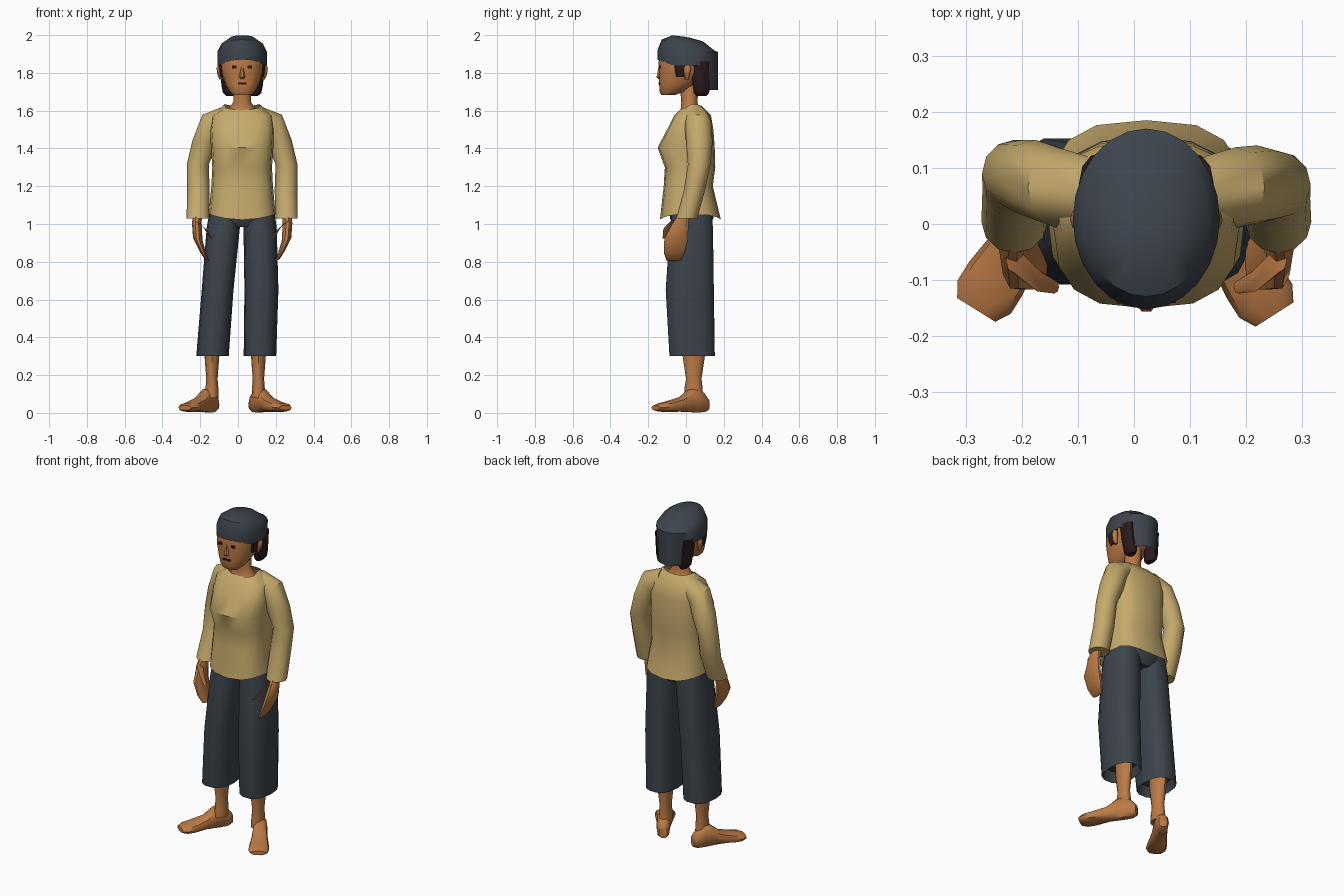
import bpy, bmesh, math
from mathutils import Vector

CX = 0.022  # body centre line


def mat(name, col):
    m = bpy.data.materials.new(name)
    m.diffuse_color = (*col, 1)
    return m


SKIN = mat("skin brown", (0.50, 0.195, 0.06))
SHIRT = mat("shirt tan", (0.56, 0.40, 0.15))
CLOTH = mat("slate grey", (0.045, 0.057, 0.071))
HAIR = mat("dark hair", (0.024, 0.010, 0.012))
DARK = mat("eye and mouth dark", (0.02, 0.008, 0.006))


def ring(c, a, b, n=12, tilt=0, p=2.0):
    """Horizontal (super)ellipse round c, tilted about the y axis (degrees)."""
    t, pts = math.radians(tilt), []
    for i in range(n):
        u = 2 * math.pi * i / n
        co, si = math.cos(u), math.sin(u)
        x = a * math.copysign(abs(co) ** (2 / p), co)
        y = b * math.copysign(abs(si) ** (2 / p), si)
        pts.append(Vector((c[0] + x * math.cos(t), c[1] + y, c[2] + x * math.sin(t))))
    return pts


def loft(name, rings, material, s=1, cx=CX, start=True, end=True, angle=42):
    """Skin a list of rings; s = -1 mirrors the part to the other side."""
    bm = bmesh.new()
    vs = [[bm.verts.new((cx + s * q.x, q.y, q.z)) for q in r] for r in rings]
    n = len(rings[0])
    for r0, r1 in zip(vs, vs[1:]):
        for i in range(n):
            j = (i + 1) % n
            bm.faces.new((r0[i], r0[j], r1[j], r1[i]))
    if start:
        bm.faces.new(vs[0])
    if end:
        bm.faces.new(vs[-1])
    bmesh.ops.recalc_face_normals(bm, faces=bm.faces)
    me = bpy.data.meshes.new(name)
    bm.to_mesh(me)
    bm.free()
    me.materials.append(material)
    ob = bpy.data.objects.new(name, me)
    bpy.context.collection.objects.link(ob)
    bpy.ops.object.select_all(action='DESELECT')
    ob.select_set(True)
    bpy.context.view_layer.objects.active = ob
    bpy.ops.object.shade_smooth_by_angle(angle=math.radians(angle))
    return ob


def stack(rows, n=12, p=2.0):
    """Rings from rows of z, x centre, half width, y front, y back."""
    return [ring((x, (y0 + y1) / 2, z), a, (y1 - y0) / 2, n, 0, p)
            for z, x, a, y0, y1 in rows]


# head and neck
head = loft("head", stack([
    (1.682, 0, .048, -.13, -.06), (1.70, 0, .068, -.14, -.01),
    (1.74, 0, .090, -.142, .05), (1.80, 0, .112, -.143, .11),
    (1.86, 0, .118, -.145, .135), (1.93, 0, .11, -.13, .13)], 16, 2.4), SKIN)
loft("neck", stack([
    (1.575, 0, .085, -.04, .085), (1.61, 0, .072, -.026, .07),
    (1.645, 0, .047, -.025, .06), (1.76, 0, .045, -.035, .07)]), SKIN)
loft("nose", stack([
    (1.768, 0, .010, -.148, -.13), (1.778, 0, .017, -.158, -.13),
    (1.80, 0, .012, -.153, -.13), (1.838, 0, .006, -.146, -.13)], 6), SKIN)

# cap with a deep flap at the back
cap = []
for k, base in ((1, None), (1, 1.915), (.86, 1.968), (.5, 2.003), (.1, 2.008)):
    r = ring((0, .009, 0), .131 * k, .161 * k, 24)
    for q in r:
        if base is None:
            q.z = 1.71 if q.y > .122 else 1.84 + .03 * max(0, (-q.y - .07) / .08)
            if q.y > .122:
                q.x *= .85
        else:
            q.z = base - .2 * (q.y + .09) * (1 if k < 1 else .1)
    cap.append(r)
loft("cap", cap, CLOTH, start=False)


# eyes and mouth: thin plates laid on the face
def plate(name, x, z, hw, hh):
    bpy.context.view_layer.update()
    hit, loc, nor, _ = head.ray_cast(Vector((CX + x, -1, z)), Vector((0, 1, 0)))
    y = loc.y if hit else -.14
    rs = [[Vector((x + i * hw, yy, z + j * hh)) for i, j in
           ((-1, -1), (1, -1), (1, 1), (-1, 1))] for yy in (y - .004, y + .005)]
    loft(name, rs, DARK)


plate("mouth", 0, 1.743, .023, .005)
for s in (-1, 1):
    plate("eye", s * .041, 1.83, .012, .008)

# shirt body
body = stack([
    (1.03, 0, .177, -.138, .185), (1.20, 0, .163, -.118, .142),
    (1.30, 0, .158, -.112, .155), (1.405, 0, .165, -.15, .152),
    (1.50, 0, .170, -.10, .145), (1.575, 0, .160, -.062, .132),
    (1.622, 0, .092, -.032, .085)], 16, 2.8)
for q in body[0]:
    q.z = 1.022 + .03 * (q.x / .177) ** 2
for q in body[-1]:
    q.z += .012 * (q.x / .09) ** 2 - (.018 if q.y < 0 else 0)
loft("shirt_body", body, SHIRT, start=False, end=False)

# trouser hips
loft("trouser_hips", stack([
    (.985, 0, .08, -.06, .12), (1.03, 0, .165, -.085, .145),
    (1.12, 0, .15, -.08, .14)], 16, 2.6), CLOTH)

for s in (-1, 1):
    side = "left" if s < 0 else "right"
    e = .02 if s < 0 else 0

    # sleeve
    loft(side + "_sleeve", [
        ring((.085, .055, 1.575), .05, .06, 12, 80),
        ring((.160, .065, 1.527), .072, .072, 12, 45),
        ring((.198, .070 + e / 2, 1.43), .066, .07, 12, 12),
        ring((.235, .070 + e, 1.315), .058, .06),
        ring((.232, .045 + e, 1.18), .060, .056),
        ring((.235, .004, 1.03), .059, .056)], SHIRT, s)

    # hand and thumb
    loft(side + "_hand", [
        ring((.236, -.005, 1.06), .023, .028, 10),
        ring((.240, -.030, 1.00), .026, .045, 10, 10),
        ring((.235, -.052, .92), .026, .066, 10, 15),
        ring((.208, -.062, .85), .019, .058, 10, 20),
        ring((.186, -.066, .808), .011, .040, 10, 20)], SKIN, s)
    loft(side + "_thumb", [
        ring((.235, -.065, 1.01), .018, .022, 8, 30),
        ring((.195, -.100, .975), .014, .020, 8, 40),
        ring((.164, -.112, .925), .009, .012, 8, 20)], SKIN, s)

    # ear, sideburn and gathered hair
    loft(side + "_ear", stack([
        (1.765, .112, .008, -.005, .012), (1.79, .118, .013, -.01, .02),
        (1.825, .122, .014, -.012, .028), (1.842, .120, .009, -.005, .02)], 8), SKIN, s)
    loft(side + "_sideburn", stack([
        (1.778, .098, .016, -.05, -.005), (1.80, .102, .016, -.06, .0),
        (1.85, .106, .017, -.065, .03)], 8, 3), HAIR, s)
    loft(side + "_hair_bunch", stack([
        (1.678, .066, .018, .055, .11), (1.695, .072, .030, .038, .125),
        (1.73, .076, .033, .034, .128), (1.77, .080, .034, .03, .125),
        (1.86, .088, .032, .02, .125)], 10), HAIR, s)

    # trouser leg, wide and open at the hem
    if s > 0:
        rows = [(.36, .115, .075, -.07, .135), (.30, .116, .086, -.09, .155),
                (.65, .124, .090, -.11, .150), (.98, .117, .088, -.088, .145),
                (1.10, .108, .08, -.07, .135)]
        shin, heel, toe = .108, Vector((.075, .113, 0)), Vector((.247, -.156, 0))
    else:
        rows = [(.36, -.135, .075, -.07, .135), (.30, -.135, .086, -.09, .155),
                (.65, -.108, .084, -.11, .150), (.98, -.078, .088, -.088, .145),
                (1.10, -.064, .08, -.07, .135)]
        shin, heel, toe = -.138, Vector((-.119, .107, 0)), Vector((-.278, -.148, 0))
    loft(side + "_trouser_leg", stack(rows, 14, 2.5), CLOTH, cx=0)

    # shin
    loft(side + "_shin", stack([
        (.42, shin, .042, -.02, .105), (.30, shin, .039, -.018, .10),
        (.18, shin, .030, .0, .082), (.13, shin, .034, -.008, .088),
        (.08, shin, .036, -.01, .09)]), SKIN, cx=0)

    # foot: upright cross-sections from heel to toe, turned outwards
    d = toe - heel
    across = Vector((-d.y, d.x, 0)).normalized()
    rs = []
    for k, hw, z0, z1 in ((0, .024, .012, .075), (.08, .036, .002, .105),
                          (.22, .039, 0, .135), (.36, .040, .002, .125),
                          (.52, .045, .005, .085), (.80, .056, .004, .06),
                          (.93, .056, .006, .052), (1.02, .040, .014, .04)):
        sec = ring((0, 0, 0), hw, (z1 - z0) / 2, 10, 0, 2.5)
        rs.append([heel + d * k + across * q.x + Vector((0, 0, q.y + (z0 + z1) / 2))
                   for q in sec])
    loft(side + "_foot", rs, SKIN, cx=0)
